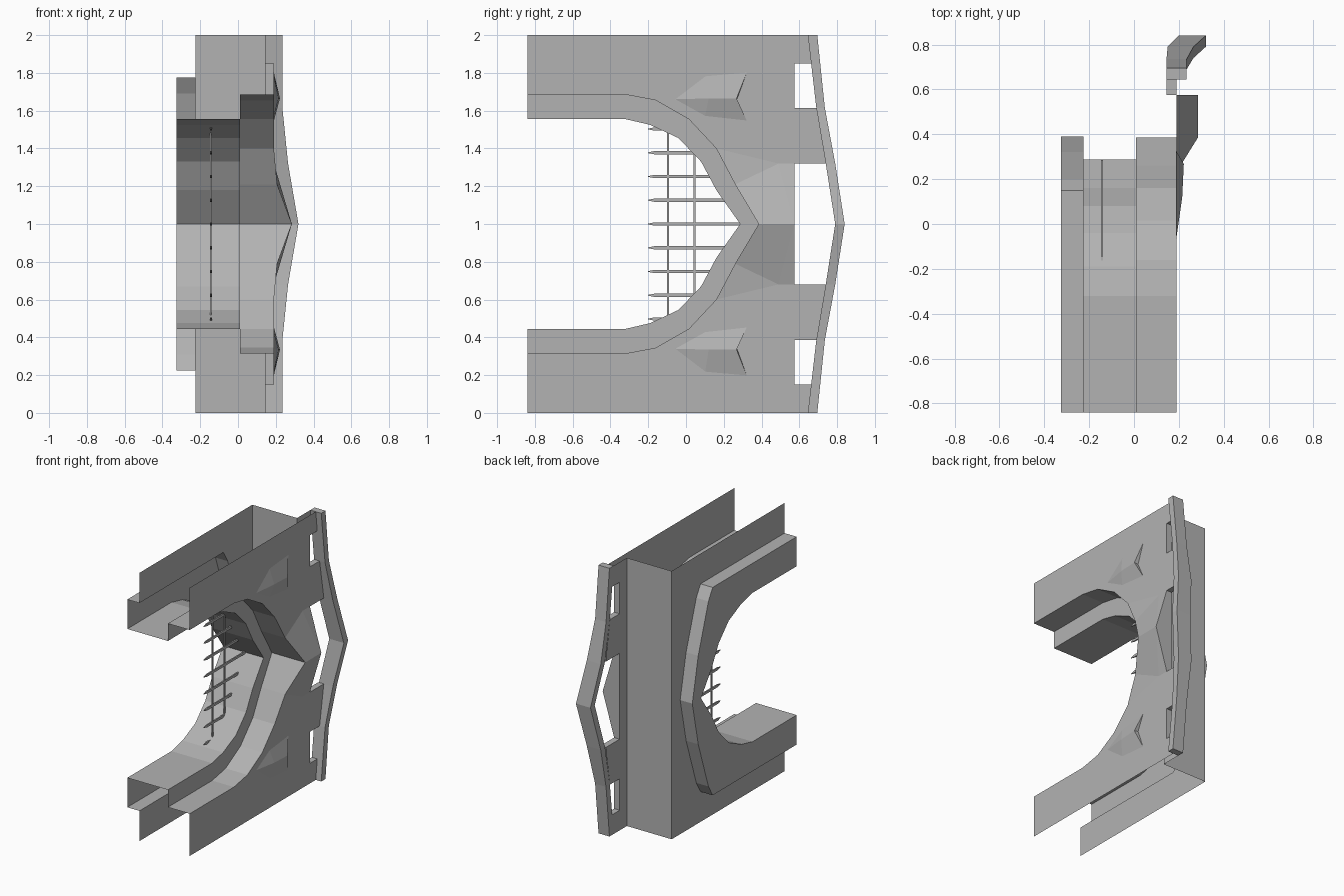
import bpy, bmesh
from mathutils import Vector

if "Cube" in bpy.data.objects:
    bpy.data.objects.remove(bpy.data.objects["Cube"])

# Lower-half (y, z) profiles; everything is mirrored about z = 1
INNER = [(-.84, .445), (-.32, .445), (-.19, .475), (-.04, .545), (.08, .67), (.16, .82), (.287, 1)]
OUTER = [(-.84, .315), (-.32, .315), (-.16, .345), (.015, .445), (.16, .60), (.26, .79), (.385, 1)]
OUTER_X = [.19, .19, .19, .19, .19, .207, .285]
BACK = [(-.84, .225), (.15, .225), (.20, .31), (.32, .67), (.39, 1)]
# Trim sections: z, back x, front x, inner y, outer y
TRIM = [(0, .145, .235, .645, .695), (.385, .145, .235, .69, .735),
        (.68, .15, .265, .74, .79), (1, .20, .32, .79, .84)]
OPENING = (0, -.6, 1)      # point inside the opening
FRONT, REAR = (50, 0, 1), (-50, 0, 1)
WALL_Y, HOLE_Y = .49, .575

stone = bpy.data.materials.new("dark_grey")
stone.diffuse_color = (.45, .45, .45, 1)
stone.use_nodes = True
stone.node_tree.nodes["Principled BSDF"].inputs["Base Color"].default_value = stone.diffuse_color


def part(name, faces, toward=None):
    """Make a mirrored sheet part; faces are lists of points, turned toward a point."""
    bm = bmesh.new()
    for f in faces:
        bm.faces.new([bm.verts.new((x, y, z - 1)) for x, y, z in f])
    bmesh.ops.remove_doubles(bm, verts=bm.verts, dist=1e-4)
    bmesh.ops.triangulate(bm, faces=[f for f in bm.faces if len(f.verts) > 4])
    bm.normal_update()
    if toward is None:
        bmesh.ops.recalc_face_normals(bm, faces=bm.faces)
    else:
        p = Vector(toward) - Vector((0, 0, 1))
        for f in bm.faces:
            if f.normal.dot(p - f.calc_center_median()) < 0:
                f.normal_flip()
    me = bpy.data.meshes.new(name)
    bm.to_mesh(me)
    bm.free()
    me.materials.append(stone)
    ob = bpy.data.objects.new(name, me)
    ob.location.z = 1
    bpy.context.collection.objects.link(ob)
    m = ob.modifiers.new("mirror", 'MIRROR')
    m.use_axis = (False, False, True)
    return ob


def at(profile, x):
    xs = x if isinstance(x, list) else [x] * len(profile)
    return [(a, y, z) for a, (y, z) in zip(xs, profile)]


def bridge(a, b):
    return [[a[i], a[i + 1], b[i + 1], b[i]] for i in range(len(a) - 1)]


def tube(sections):
    """Faces of a closed prism through equal-sized sections, with end caps."""
    out = []
    for a, b in zip(sections, sections[1:]):
        out += bridge(a + a[:1], b + b[:1])
    return out + [sections[0], sections[-1]]


def lerp(pairs, t):
    for (a, va), (b, vb) in zip(pairs, pairs[1:]):
        if a <= t <= b and b > a:
            return va + (vb - va) * (t - a) / (b - a)
    return pairs[0][1]


# Arch lining: inner reveal, step, outer reveal
part("inner_reveal", bridge(at(INNER, -.325), at(INNER, .01)), OPENING)
part("arch_step", bridge(at(INNER, .01), at(OUTER, .01)), FRONT)
part("outer_reveal", bridge(at(OUTER, .01), at(OUTER, OUTER_X)), OPENING)

# Rear arch moulding: flat face and its outside edge
part("rear_moulding_face", [at(INNER, -.325) + at(BACK, -.325)[::-1]], REAR)
part("rear_moulding_edge", bridge(at(BACK, -.325), at(BACK, -.225)), (-.27, 3, -3))

# Rear panel and end wall
edge = [(-.84, 0), (.15, 0), (WALL_Y, 0), (WALL_Y, .67), (WALL_Y, 1)]
part("rear_panel", bridge(at(BACK, -.225), at(edge, -.225)), REAR)
part("end_wall", bridge([(-.225, WALL_Y, 0), (-.225, WALL_Y, 1)],
                        [(.145, WALL_Y, 0), (.145, WALL_Y, 1)]), (0, 50, 1))

# Front panel with its bulge at the arch point, and the bars reaching the trim
trim_y = [(t[0], t[3]) for t in TRIM]
BARS = ((0, .15), (.385, .68))


def bar(x, z0, z1):
    return [(x, HOLE_Y, z0), (x, lerp(trim_y, z0), z0), (x, lerp(trim_y, z1), z1), (x, HOLE_Y, z1)]


o = at(OUTER, OUTER_X)
rim = [(.19, -.84, 0), (.19, -.32, 0), (.19, -.16, 0), (.19, .3, 0), (.19, HOLE_Y, 0)]
side, crease, peak = (.19, HOLE_Y, .68), (.19, WALL_Y, .68), (.285, HOLE_Y, 1)
part("front_panel", bridge(o[:5], rim) + [
    [o[4], rim[4], side, crease], [o[4], crease, o[5]],
    [o[5], crease, peak, o[6]], [crease, side, peak]] + [bar(.19, *b) for b in BARS], FRONT)

# Sheet behind the holes, and the sides of the holes
part("hole_backing", [[(.145, WALL_Y, 0), (.145, HOLE_Y, 0), (.145, HOLE_Y, 1), (.145, WALL_Y, 1)]]
     + [bar(.145, *b) for b in BARS], REAR)
for z0, z1, x1 in ((.15, .385, .19), (.68, 1, .285)):
    part("hole_side", [[(.145, HOLE_Y, z0), (.19, HOLE_Y, z0), (x1, HOLE_Y, z1), (.145, HOLE_Y, z1)]], (0, 50, 1))
for z, up in ((.15, 9), (.385, -9), (.68, 9)):
    y = lerp(trim_y, z)
    part("hole_ledge", [[(.145, HOLE_Y, z), (.19, HOLE_Y, z), (.19, y, z), (.145, y, z)]], (0, 0, up))

# Bent edge trim
part("edge_trim", tube([[(xb, yi, z), (xf, yi, z), (xf, yo, z), (xb, yo, z)] for z, xb, xf, yi, yo in TRIM])[:-1])

# Raised leaf-shaped studs
r = at([(-.07, .34), (.10, .21), (.325, .19), (.27, .34), (.325, .46), (.10, .435)], .188)
top, mid = (.222, .268, .335), (.215, .12, .335)
part("leaf_stud", [[r[0], r[1], mid], [r[1], r[2], top, mid], [r[2], r[3], top],
                   [r[3], r[4], top], [r[4], r[5], mid, top], [r[5], r[0], mid]], FRONT)


# Grille: pointed horizontal bars and two thin uprights
def section(y, z, s, up=1):
    return [(-.143 + a * .005 * s, y, z + b * .009 * s) for a, b in ((-1, -1), (1, -1), (1, up), (-1, up))]


spikes = []
for i in range(5):
    z = .497 + .1257 * i if i < 4 else 1
    up = 1 if i < 4 else 0      # the centre bar is completed by the mirror
    spikes += tube([section(-.20, z, .25, up), section(-.165, z, 1, up), section(.285, z, 1, up)])
part("grille_spikes", spikes)
uprights = []
for y in (-.095, .045):
    uprights += tube([[(-.143 + a * .004, y + b * .005, z) for a, b in ((-1, -1), (1, -1), (1, 1), (-1, 1))]
                      for z in (.5, 1)])[:-1]
part("grille_uprights", uprights)
